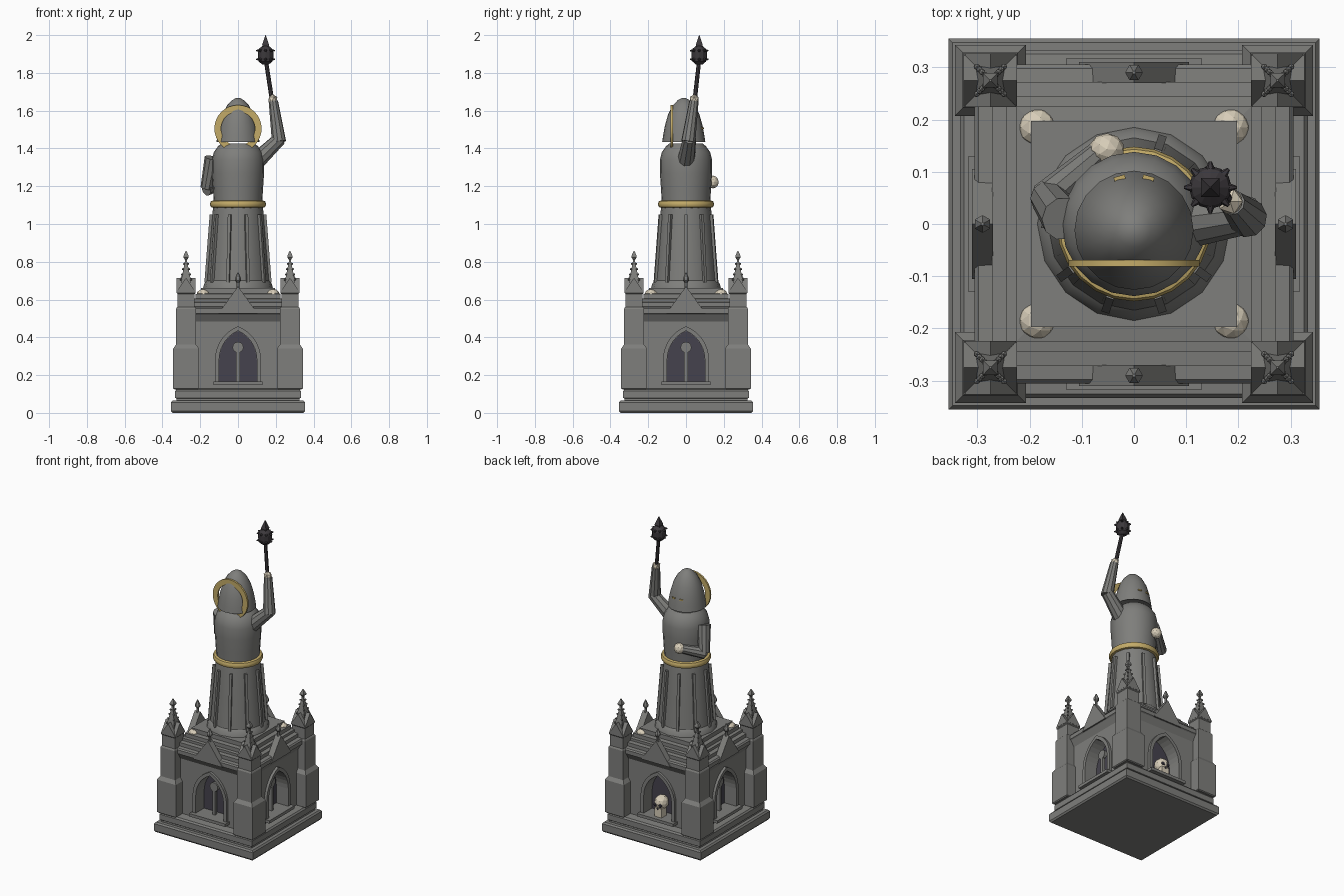
import bpy, bmesh
from math import sin, cos, pi, sqrt, radians, atan2
from mathutils import Matrix, Vector

if "Cube" in bpy.data.objects:
    bpy.data.objects.remove(bpy.data.objects["Cube"])


def material(name, rgb):
    m = bpy.data.materials.new(name)
    m.diffuse_color = (*rgb, 1)
    m.use_nodes = True
    m.node_tree.nodes["Principled BSDF"].inputs["Base Color"].default_value = m.diffuse_color
    return m


STONE = material("stone", (0.21, 0.21, 0.2))
GOLD = material("gold", (0.55, 0.41, 0.14))
BONE = material("bone", (0.68, 0.61, 0.48))
IRON = material("iron", (0.045, 0.04, 0.045))
SHADOW = material("shadow", (0.06, 0.055, 0.075))


def finish(name, bm, mat=STONE, xf=Matrix(), smooth=False):
    bmesh.ops.transform(bm, matrix=xf, verts=bm.verts)
    bmesh.ops.recalc_face_normals(bm, faces=bm.faces)
    me = bpy.data.meshes.new(name)
    bm.to_mesh(me)
    bm.free()
    me.materials.append(mat)
    ob = bpy.data.objects.new(name, me)
    bpy.context.collection.objects.link(ob)
    if smooth:
        bpy.ops.object.select_all(action='DESELECT')
        ob.select_set(True)
        bpy.context.view_layer.objects.active = ob
        bpy.ops.object.shade_smooth_by_angle(angle=radians(35))
    return ob


def lathe(name, prof, n, at=(0, 0, 0), mat=STONE, smooth=False, xf=Matrix()):
    """Loft of n-sided rings (r, z); n=4 gives axis-aligned squares of half width r."""
    bm = bmesh.new()
    k, off = (sqrt(2), pi / 4) if n == 4 else (1, 0)
    rings = []
    for r, z in prof:
        rings.append([bm.verts.new((r * k * cos(off + 2 * pi * i / n),
                                    r * k * sin(off + 2 * pi * i / n), z)) for i in range(n)])
    for a, b in zip(rings, rings[1:]):
        for i in range(n):
            bm.faces.new((a[i], a[(i + 1) % n], b[(i + 1) % n], b[i]))
    bm.faces.new(rings[0])
    bm.faces.new(rings[-1])
    return finish(name, bm, mat, xf @ Matrix.Translation(at), smooth)


def rod(name, a, b, ra, rb, n=10, mat=STONE, smooth=False):
    """Tapered rod between two points."""
    a, b = Vector(a), Vector(b)
    d = b - a
    xf = Matrix.Translation(a) @ d.to_track_quat('Z', 'Y').to_matrix().to_4x4()
    return lathe(name, [(ra, 0), (rb, d.length)], n, mat=mat, smooth=smooth, xf=xf)


def box(name, lo, hi, mat=STONE, xf=Matrix()):
    bm = bmesh.new()
    lo, hi = Vector(lo), Vector(hi)
    bmesh.ops.create_cube(bm, size=1, matrix=Matrix.Translation((lo + hi) / 2) @ Matrix.Diagonal((*(hi - lo), 1)))
    return finish(name, bm, mat, xf)


def ball(name, at, r, mat, scale=(1, 1, 1), xf=Matrix(), sub=2):
    bm = bmesh.new()
    bmesh.ops.create_icosphere(bm, subdivisions=sub, radius=r)
    return finish(name, bm, mat, xf @ Matrix.Translation(at) @ Matrix.Diagonal((*scale, 1)))


def prism(name, pts, y0, y1, mat=STONE, xf=Matrix()):
    """Extrude an (x, z) outline along y."""
    bm = bmesh.new()
    f = bm.faces.new([bm.verts.new((x, y0, z)) for x, z in pts])
    ext = bmesh.ops.extrude_face_region(bm, geom=[f])
    bmesh.ops.translate(bm, vec=(0, y1 - y0, 0), verts=[v for v in ext["geom"] if isinstance(v, bmesh.types.BMVert)])
    return finish(name, bm, mat, xf)


def arch(w, base=0.165, spring=0.28, c=0.07, n=7):
    """Pointed arch outline, from bottom right round to bottom left."""
    R = w + c
    top = atan2(sqrt(R * R - c * c), c)
    right = [(R * cos(top * i / n) - c, spring + R * sin(top * i / n)) for i in range(n + 1)]
    return [(w, base)] + right + [(-x, z) for x, z in right[-2::-1]] + [(-w, base)]


# Pedestal: one moulded square profile, niches cut on four sides
body = lathe("pedestal", [
    (.347, 0), (.355, .01), (.355, .055), (.347, .065), (.325, .065), (.325, .075), (.333, .08),
    (.333, .115), (.325, .125), (.275, .13), (.275, .485), (.298, .522), (.305, .527), (.305, .552),
    (.298, .56), (.272, .562), (.272, .585), (.245, .588), (.245, .604), (.225, .606), (.225, .63),
    (.197, .633), (.197, .66)], 4)
SIDES = [Matrix.Rotation(i * pi / 2, 4, 'Z') for i in range(4)]
for xf in SIDES:
    cutter = prism("niche_cutter", arch(.1), -.4, -.2, xf=xf)
    cutter.hide_render = True
    mod = body.modifiers.new("niche", 'BOOLEAN')
    mod.object, mod.solver = cutter, 'EXACT'
    bpy.context.view_layer.objects.active = body
    bpy.ops.object.modifier_apply(modifier=mod.name)
    bpy.data.objects.remove(cutter)

# Niche panels, frames, sills, gables on each side; tracery everywhere but the back
for i, xf in enumerate(SIDES):
    prism("niche_panel", arch(.0995), -.206, -.199, SHADOW, xf)
    bm = bmesh.new()
    loops = [[bm.verts.new((x, y, z)) for x, z in arch(w)]
             for w, y in ((.1, -.27), (.1, -.292), (.122, -.292), (.122, -.27))]
    for a, b in zip(loops, loops[1:] + loops[:1]):
        for j in range(len(a) - 1):
            bm.faces.new((a[j], a[j + 1], b[j + 1], b[j]))
    for e in (0, -1):
        bm.faces.new([l[e] for l in loops])
    finish("niche_frame", bm, STONE, xf)
    box("niche_sill", (-.13, -.317, .148), (.13, -.2, .167), xf=xf)
    prism("gable", [(-.105, .525), (.105, .525), (0, .67)], -.31, -.27, xf=xf)
    lathe("gable_finial", [(.008, .655), (.008, .69), (.017, .70), (.017, .712), (.003, .742)], 6,
          (0, -.29, 0), xf=xf)
    if i != 2:
        box("mullion", (-.01, -.25, .165), (.01, -.23, .345), xf=xf)
        lathe("tracery_disc", [(.029, -.01), (.029, .01)], 14, xf=xf @ Matrix.Translation((0, -.24, .347))
              @ Matrix.Rotation(pi / 2, 4, 'X'))

# Corner buttresses with crocketed pinnacles, and bone domes on the steps
for sx in (-1, 1):
    for sy in (-1, 1):
        c = (sx * .275, sy * .275, 0)
        lathe("buttress", [(.062, .125), (.068, .13), (.068, .34), (.053, .362), (.053, .55), (.05, .556),
                           (.046, .56), (.046, .63), (.05, .635), (.05, .645)], 4, c)
        for turn in (0, pi / 2):
            prism("pinnacle_gablet", [(-.05, .642), (.05, .642), (0, .715)], -.051, .051,
                  xf=Matrix.Translation(c) @ Matrix.Rotation(turn, 4, 'Z'))
        lathe("pinnacle_spire", [(.03, .66), (.024, .71), (.006, .80), (.006, .812), (.014, .822),
                                 (.014, .83), (.002, .858)], 4, c)
        for lvl in range(4):
            z = .705 + .028 * lvl
            r = .026 - .0052 * lvl
            for dx in (-1, 1):
                for dy in (-1, 1):
                    ball("crocket", (c[0] + dx * r, c[1] + dy * r, z), .0065, STONE, sub=1)
        ball("corner_skull", (sx * .185, sy * .185, .62), .037, BONE)

# Skull in the back niche
S = SIDES[2]
ball("skull", (0, -.25, .252), .046, BONE, (.92, 1, 1), S)
box("skull_jaw", (-.026, -.288, .167), (.026, -.235, .225), BONE, S)
for sx in (-1, 1):
    ball("skull_socket", (sx * .018, -.289, .244), .013, SHADOW, (1, .7, 1), S, 1)
ball("skull_nose", (0, -.29, .222), .007, SHADOW, xf=S, sub=1)

# Robe, folds, belt and torso
lathe("robe", [(.185, .66), (.178, .685), (.165, .70), (.15, .88), (.135, 1.06), (.13, 1.10)], 16, smooth=True)
for i in range(10):
    bm = bmesh.new()
    v = [bm.verts.new((r, s * .008, z)) for s in (-1, 1)
         for r, z in ((.14, .69), (.178, .69), (.15, 1.05), (.12, 1.05))]
    bm.faces.new(v[:4])
    bm.faces.new(v[4:])
    for j in range(4):
        k = (j + 1) % 4
        bm.faces.new((v[j], v[k], v[4 + k], v[4 + j]))
    finish("robe_fold", bm, STONE, Matrix.Rotation(i * pi / 5, 4, 'Z'))
lathe("belt", [(.13, 1.086), (.143, 1.089), (.148, 1.099), (.148, 1.11), (.143, 1.121), (.13, 1.125)], 24,
      mat=GOLD, smooth=True)
lathe("torso", [(.128, 1.10), (.132, 1.18), (.138, 1.27), (.138, 1.34), (.128, 1.38), (.107, 1.41),
                (.09, 1.425)], 20, smooth=True)

# Hood with glowing eye slits; halo behind it
lathe("hood", [(.095, 1.445), (.114, 1.435), (.109, 1.47), (.1, 1.52), (.083, 1.58), (.058, 1.628),
               (.032, 1.655), (.012, 1.666)], 20, (0, -.012, 0), smooth=True)
for sx in (-1, 1):
    box("eye_slit", (-.011, -.008, -.004), (.011, .006, .004), GOLD,
        Matrix.Translation((sx * .027, .086, 1.508)) @ Matrix.Rotation(-sx * .28, 4, 'Z'))
bm = bmesh.new()
N = 32
loops = [[bm.verts.new((r * cos(2 * pi * i / N), y, 1.505 + r * sin(2 * pi * i / N))) for i in range(N)]
         for r, y in ((.09, -.081), (.125, -.081), (.125, -.069), (.09, -.069))]
for a, b in zip(loops, loops[1:] + loops[:1]):
    for i in range(N):
        bm.faces.new((a[i], a[(i + 1) % N], b[(i + 1) % N], b[i]))
finish("halo", bm, GOLD, smooth=True)

# Raised arm
rod("raised_upper_arm", (.1, 0, 1.335), (.222, .018, 1.452), .047, .036)
rod("raised_forearm", (.217, .012, 1.435), (.187, .042, 1.65), .038, .025)
ball("raised_hand", (.184, .043, 1.66), .027, BONE, sub=1)
# Lowered arm, hand across the front
rod("lowered_upper_arm", (-.135, .01, 1.35), (-.165, .05, 1.19), .042, .034)
rod("lowered_forearm", (-.168, .045, 1.185), (-.065, .135, 1.22), .036, .026)
ball("lowered_hand", (-.052, .143, 1.222), .034, BONE, (1, .9, 1))

# Mace
rod("mace_shaft", (.187, .041, 1.61), (.147, .07, 1.87), .012, .011, 8, IRON)
M = (.146, .07, 0)
lathe("mace_head", [(.018, 1.845), (.036, 1.86), (.041, 1.88), (.041, 1.91), (.036, 1.927), (.018, 1.942)],
      12, M, IRON)
lathe("mace_tip", [(.016, 1.935), (.018, 1.95), (.001, 2.0)], 4, M, IRON)
for i in range(8):
    a = i * pi / 4
    d = Vector((cos(a), sin(a), 0))
    for z in (1.872, 1.918):
        p = Vector((M[0], M[1], z))
        rod("mace_stud", p + d * .03, p + d * .05, .011, .003, 6, IRON)
